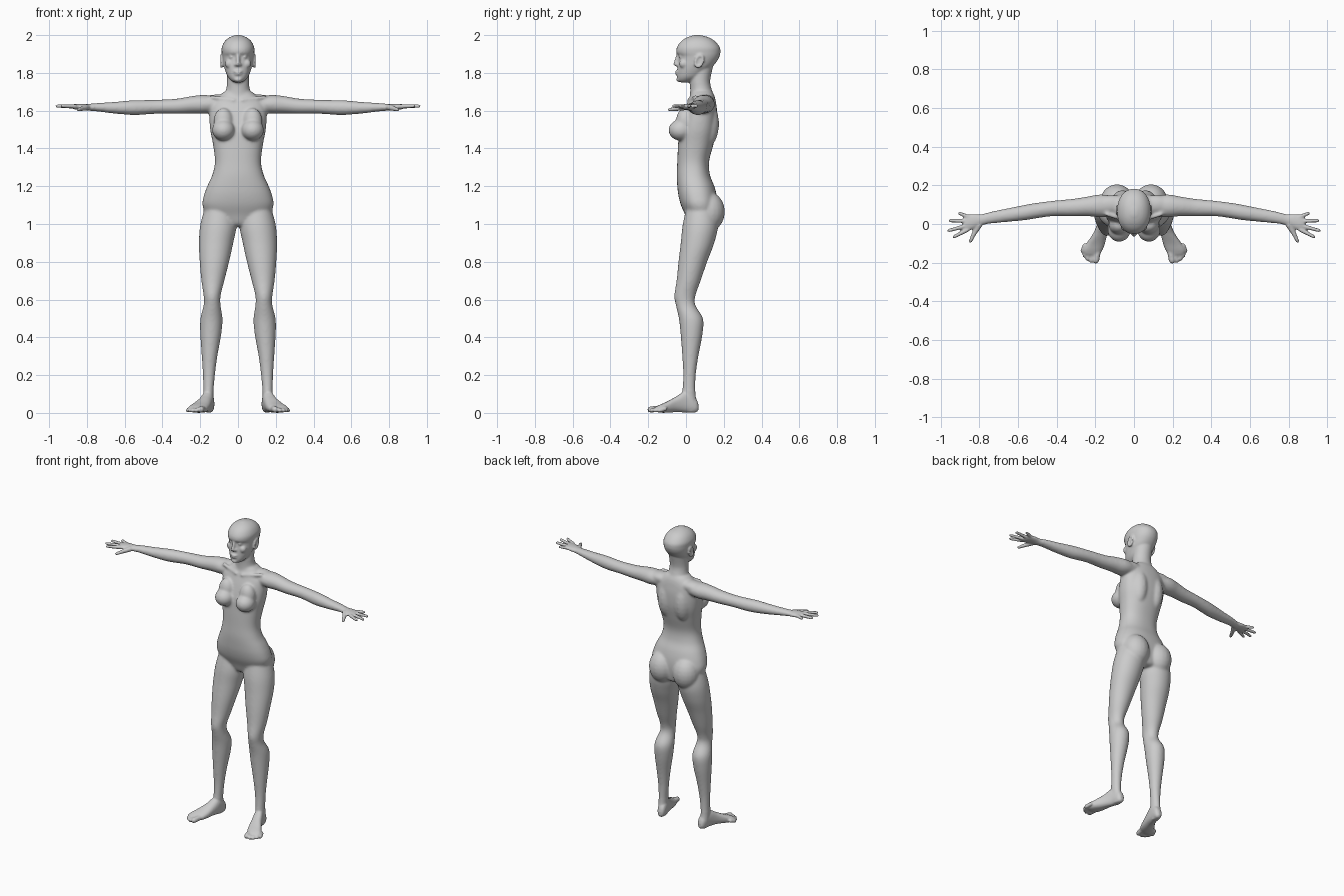
import bpy, bmesh
from math import sin, cos, pi, copysign
from mathutils import Vector, Matrix

verts, faces = [], []


def skin(loops):
    """Joins rings of points into one closed tube."""
    n, base = len(loops[0]), len(verts)
    for loop in loops:
        verts.extend(loop)
    for i in range(len(loops) - 1):
        o = base + i * n
        for k in range(n):
            j = (k + 1) % n
            faces.append((o + k, o + j, o + n + j, o + n + k))
    faces.append(tuple(range(base + n - 1, base - 1, -1)))
    faces.append(tuple(range(len(verts) - n, len(verts))))


def loft(rings, axis, s=1, p=2.0, n=32, sub=5):
    """Smooth skin through ellipse rings (t, a0, a1, b0, b1) placed along an axis."""
    pts = [Vector(r) for r in rings]
    pts = [pts[0]] + pts + [pts[-1]]
    path = []
    for i in range(1, len(pts) - 2):
        a, b, c, d = pts[i - 1:i + 3]
        for k in range(sub):
            u = k / sub
            path.append(0.5 * (2 * b + (c - a) * u + (2 * a - 5 * b + 4 * c - d) * u * u
                               + (3 * b - a - 3 * c + d) * u ** 3))
    path.append(pts[-1])
    loops = []
    for t, a0, a1, b0, b1 in path:
        loop = []
        for k in range(n):
            ca, sa = cos(2 * pi * k / n), sin(2 * pi * k / n)
            a = (a0 + a1) / 2 + (a1 - a0) / 2 * copysign(abs(ca) ** (2 / p), ca)
            b = (b0 + b1) / 2 + (b1 - b0) / 2 * copysign(abs(sa) ** (2 / p), sa)
            x, y, z = {'x': (t, a, b), 'y': (a, t, b), 'z': (a, b, t)}[axis]
            loop.append((s * x, y, z))
        loops.append(loop)
    skin(loops)


def ball(c, r, s=1, n=20, m=12):
    skin([[(s * (c[0] + r[0] * sin(h) * cos(2 * pi * k / n)), c[1] + r[1] * sin(h) * sin(2 * pi * k / n),
            c[2] + r[2] * cos(h)) for k in range(n)] for h in [pi * (i + .3) / (m - .4) for i in range(m)]])


def digit(a, b, r0, r1, s, n=12):
    """Tapered round-ended rod for fingers and toes."""
    a, b = Vector(a), Vector(b)
    d = b - a
    rot = d.to_track_quat('Z', 'Y').to_matrix()
    steps = [(-r0 * cos(h), r0 * sin(h)) for h in (.25, .8, pi / 2)]
    steps += [(d.length + r1 * cos(h), r1 * sin(h)) for h in (pi / 2, .8, .25)]
    loops = []
    for t, r in steps:
        ring = [a + rot @ Vector((r * cos(2 * pi * k / n), r * sin(2 * pi * k / n), t)) for k in range(n)]
        loops.append([(s * v.x, v.y, v.z) for v in ring])
    skin(loops)


# torso
loft([(.985, -.04, .04, .04, .13), (1.0, -.09, .09, .015, .155), (1.05, -.165, .165, -.005, .165),
      (1.1, -.188, .188, -.027, .168), (1.15, -.181, .181, -.04, .163), (1.2, -.163, .163, -.046, .15),
      (1.26, -.136, .136, -.049, .127), (1.33, -.122, .122, -.046, .122), (1.42, -.132, .132, -.042, .145),
      (1.5, -.147, .147, -.035, .163), (1.58, -.152, .152, -.014, .166), (1.635, -.145, .145, .005, .16),
      (1.675, -.105, .105, .02, .152), (1.7, -.075, .075, .03, .14)], 'z', p=2.3, n=48)

# neck
loft([(1.63, -.09, .09, .015, .155), (1.67, -.075, .075, .02, .15), (1.71, -.063, .063, .022, .137),
      (1.76, -.058, .058, .02, .128), (1.84, -.058, .058, .02, .145)], 'z')

# head with chin, brow and skull
loft([(1.75, -.02, .02, -.03, .02), (1.76, -.036, .036, -.043, .045), (1.78, -.054, .054, -.047, .085),
      (1.81, -.067, .067, -.046, .115), (1.84, -.076, .076, -.044, .147), (1.87, -.081, .081, -.04, .169),
      (1.89, -.084, .084, -.04, .178), (1.908, -.086, .086, -.051, .182), (1.935, -.086, .086, -.048, .179),
      (1.965, -.072, .072, -.028, .156), (1.986, -.049, .049, .002, .125), (1.998, -.02, .02, .035, .085),
      (2.001, -.004, .004, .05, .065)], 'z', p=2.15, n=48)

# nose, lips and chin
digit((0, -.042, 1.895), (0, -.056, 1.846), .009, .011, 1)
ball((0, -.047, 1.807), (.024, .011, .006))
ball((0, -.046, 1.795), (.021, .011, .007))
ball((0, -.037, 1.765), (.022, .014, .013))

for s in (1, -1):
    # cheek, eye, nostril and ear
    ball((.046, -.014, 1.848), (.023, .022, .024), s)
    ball((.034, -.024, 1.884), (.014, .014, .009), s)
    ball((.012, -.046, 1.843), (.008, .01, .008), s)
    ball((.08, .07, 1.862), (.009, .018, .03), s)
    for k in range(12):
        w = 2 * pi * k / 12
        ball((.088, .07 + .02 * cos(w) + .006 * sin(w), 1.862 + .03 * sin(w)), (.007, .007, .009), s, 10, 6)

    # chest, shoulder blade, shoulder and seat muscles
    ball((.077, -.028, 1.497), (.061, .065, .056), s)
    ball((.077, -.006, 1.54), (.053, .048, .075), s)
    ball((.06, .105, 1.53), (.06, .07, .13), s)
    ball((.11, .1, 1.65), (.085, .05, .036), s)
    ball((.088, .12, 1.065), (.086, .086, .105), s)

    # collarbone
    digit((.02, .012, 1.655), (.14, .05, 1.672), .009, .011, s)

    # leg
    loft([(1.12, .03, .165, .01, .15), (1.0, .008, .199, -.017, .17), (.9, .025, .207, -.028, .15),
          (.8, .047, .203, -.04, .112), (.7, .072, .194, -.05, .078), (.62, .092, .182, -.062, .05),
          (.57, .092, .182, -.054, .05), (.5, .082, .199, -.038, .09), (.42, .088, .2, -.029, .088),
          (.3, .109, .192, -.02, .066), (.2, .122, .186, -.015, .052), (.1, .13, .184, -.02, .05),
          (.04, .127, .182, -.02, .062), (.004, .137, .173, -.01, .053)], 'z', s)

    # foot
    loft([(.066, .14, .162, .015, .045), (.05, .126, .176, .002, .08), (0, .128, .19, .002, .115),
          (-.05, .138, .212, .004, .088), (-.1, .15, .245, .001, .06), (-.135, .163, .264, .001, .045),
          (-.158, .178, .258, .006, .034)], 'y', s, p=2.4)

    # toes
    for a, b, r in (((.187, -.14), (.197, -.188), .017), ((.211, -.145), (.221, -.19), .012),
                    ((.229, -.14), (.24, -.18), .012), ((.244, -.13), (.255, -.163), .012),
                    ((.254, -.11), (.265, -.14), .012)):
        digit((*a, .022), (*b, r + .001), r, r, s)

    # arm and palm
    loft([(.08, .04, .14, 1.60, 1.67), (.17, .035, .153, 1.585, 1.683), (.24, .04, .142, 1.585, 1.678),
          (.32, .04, .13, 1.583, 1.664), (.42, .04, .12, 1.584, 1.658), (.5, .03, .11, 1.579, 1.656),
          (.56, .02, .1, 1.577, 1.655), (.66, .01, .08, 1.585, 1.646), (.74, .002, .064, 1.595, 1.641),
          (.79, -.007, .05, 1.6, 1.636), (.83, -.026, .052, 1.604, 1.636), (.865, -.038, .046, 1.607, 1.635),
          (.88, -.03, .035, 1.612, 1.631)], 'x', s)

    # fingers and thumb
    for a, b in (((.855, .036), (.902, .055)), ((.865, .015), (.951, .017)),
                 ((.87, -.01), (.958, -.034)), ((.86, -.029), (.93, -.066))):
        digit((*a, 1.622), (*b, 1.624), .0115, .009, s)
    digit((.8, -.004, 1.618), (.825, -.045, 1.611), .016, .013, s)
    digit((.825, -.045, 1.611), (.846, -.089, 1.605), .013, .009, s)

# gather all parts in one mesh
mesh = bpy.data.meshes.new("figure_body")
mesh.from_pydata(verts, [], faces)
bm = bmesh.new()
bm.from_mesh(mesh)
bmesh.ops.recalc_face_normals(bm, faces=bm.faces)
bm.to_mesh(mesh)
bm.free()
body = bpy.data.objects.new("figure_body", mesh)
bpy.context.collection.objects.link(body)
bpy.context.view_layer.objects.active = body
body.select_set(True)

# fuse into one skin
rem = body.modifiers.new("fuse", 'REMESH')
rem.mode = 'VOXEL'
rem.voxel_size = .006
bpy.ops.object.modifier_apply(modifier=rem.name)

# soften the joins, gently on face, hands and feet
group = body.vertex_groups.new(name="broad")
group.add([v.index for v in body.data.vertices if abs(v.co.x) < .76 and .12 < v.co.z < 1.74], 1, 'REPLACE')
for name, passes in (("broad", 15), ("", 2)):
    mod = body.modifiers.new("soften", 'SMOOTH')
    mod.factor, mod.iterations, mod.vertex_group = .5, passes, name
    bpy.ops.object.modifier_apply(modifier=mod.name)
bpy.ops.object.shade_smooth()
